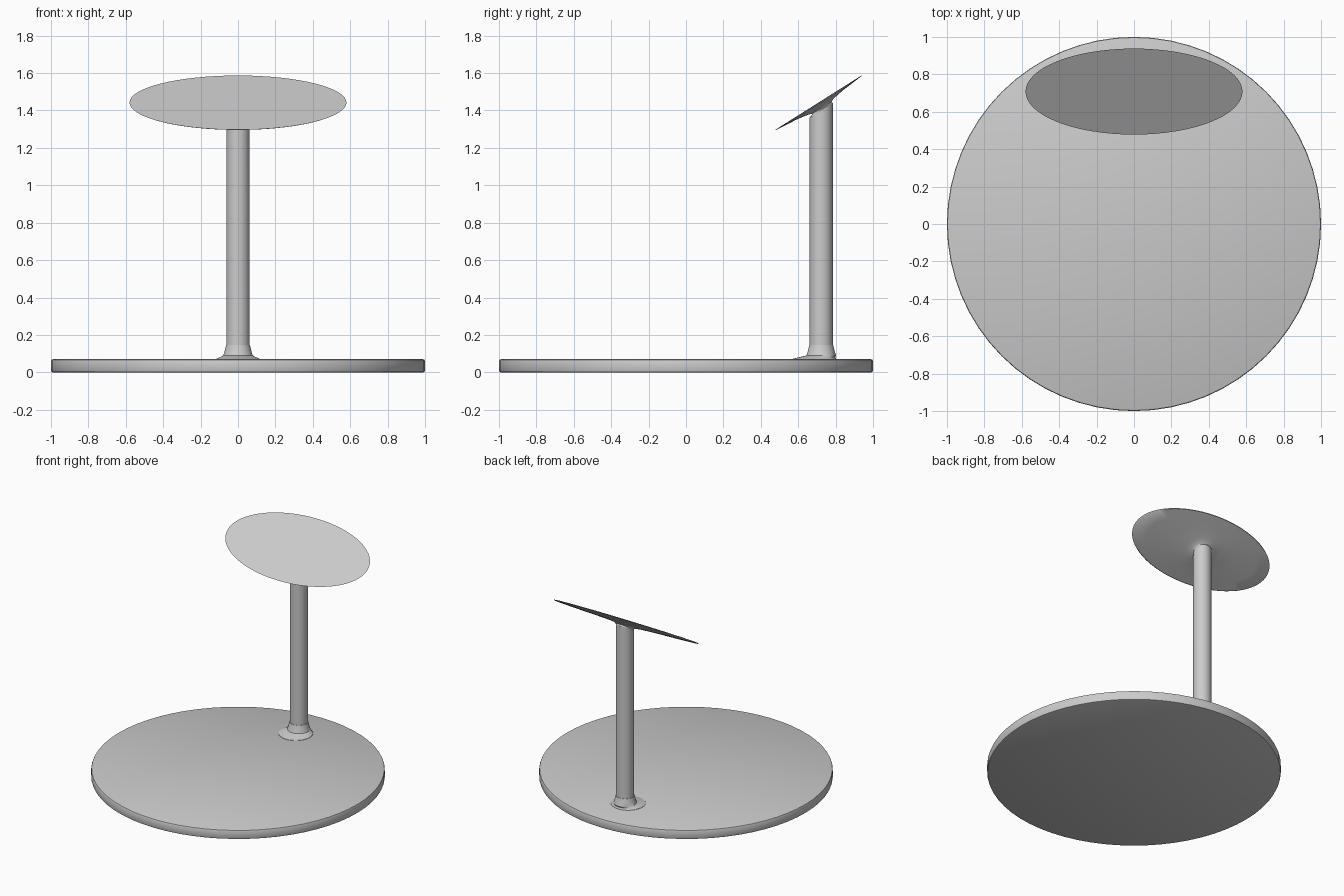
import bpy, bmesh, math

if "Cube" in bpy.data.objects:
    bpy.data.objects.remove(bpy.data.objects["Cube"])

SEG = 64
ANGLES = [2 * math.pi * i / SEG for i in range(SEG)]


def loft(name, rings, sharp=35):
    """Skin a stack of rings (bottom to top) and cap both ends."""
    bm = bmesh.new()
    loops = [[bm.verts.new(p) for p in ring] for ring in rings]
    for a, b in zip(loops, loops[1:]):
        for i in range(SEG):
            j = (i + 1) % SEG
            bm.faces.new((a[i], a[j], b[j], b[i]))
    bm.faces.new(loops[0][::-1])
    bm.faces.new(loops[-1])
    bmesh.ops.recalc_face_normals(bm, faces=bm.faces)
    mesh = bpy.data.meshes.new(name)
    bm.to_mesh(mesh)
    bm.free()
    ob = bpy.data.objects.new(name, mesh)
    bpy.context.collection.objects.link(ob)
    bpy.ops.object.select_all(action='DESELECT')
    ob.select_set(True)
    bpy.context.view_layer.objects.active = ob
    bpy.ops.object.shade_smooth_by_angle(angle=math.radians(sharp))
    return ob


def circle(r, y, z):
    return [(r * math.cos(t), y + r * math.sin(t), z) for t in ANGLES]


# Tilted frame of the oval top
TILT = math.atan2(0.145, 0.23)
C, S = math.cos(TILT), math.sin(TILT)
TOP_Y, TOP_Z = 0.708, 1.442
POST_Y, POST_R = 0.723, 0.062


def tilted_ellipse(ru, rv, depth, shift=0.0):
    """Ellipse parallel to the oval top, sunk by depth below its face."""
    ring = []
    for t in ANGLES:
        u, v = ru * math.cos(t), shift + rv * math.sin(t)
        ring.append((u, TOP_Y + v * C + depth * S, TOP_Z + v * S - depth * C))
    return ring


# Round base with softened rims
loft("base", [circle(r, 0, z) for r, z in
     [(0.99, 0), (0.997, 0.003), (1, 0.01), (1, 0.06), (0.997, 0.067), (0.99, 0.07)]])

# Post foot: collar and off-centre skirt blending into the base
loft("post_foot", [circle(r, y, z) for r, y, z in
     [(0.119, 0.685, 0.066), (0.117, 0.686, 0.072), (0.092, 0.706, 0.083),
      (0.079, POST_Y, 0.09), (0.071, POST_Y, 0.115), (0.064, POST_Y, 0.145)]])

# Post, cut at the slope of the oval top
post_end = [(x, y, TOP_Z + (y - TOP_Y) * S / C - 0.052)
            for x, y, _ in circle(POST_R, POST_Y, 0)]
loft("post", [circle(POST_R, POST_Y, 0.06), post_end])

# Oval top: flat face, thin rim, domed underside flaring into the post
loft("oval_top", [post_end,
     tilted_ellipse(0.069, 0.060, 0.033, 0.002),
     tilted_ellipse(0.085, 0.078, 0.026),
     tilted_ellipse(0.13, 0.105, 0.021),
     tilted_ellipse(0.29, 0.150, 0.014),
     tilted_ellipse(0.46, 0.218, 0.008),
     tilted_ellipse(0.575, 0.269, 0.003),
     tilted_ellipse(0.58, 0.272, 0.0)])
